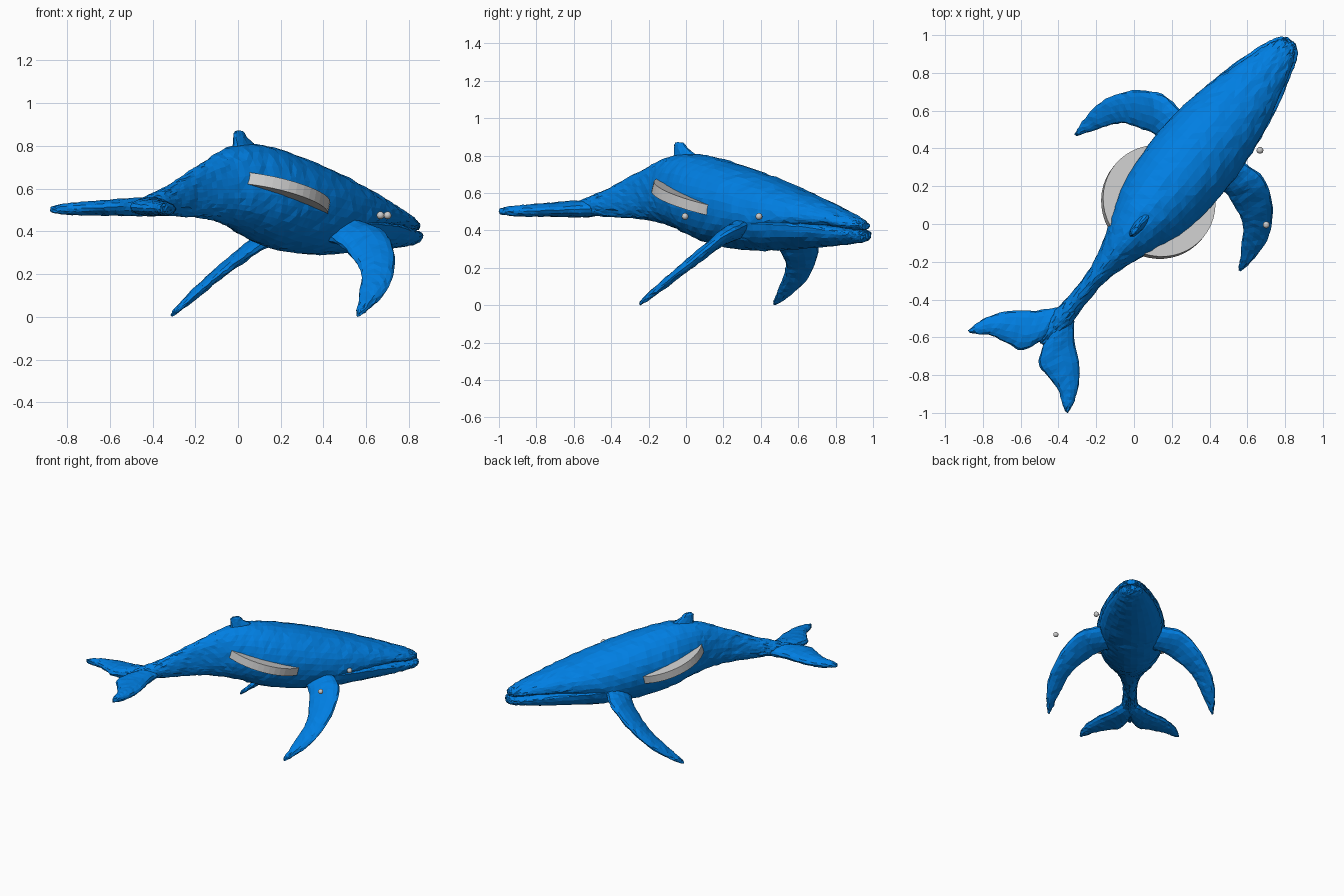
import bpy, bmesh, math, random
from mathutils import Vector

if "Cube" in bpy.data.objects:
    bpy.data.objects.remove(bpy.data.objects["Cube"])

random.seed(4)
blue = bpy.data.materials.new("blue_skin")
blue.diffuse_color = (0.0, 0.21, 0.76, 1)
blue.use_nodes = True
blue.node_tree.nodes["Principled BSDF"].inputs["Base Color"].default_value = blue.diffuse_color

D = Vector((0.637, 0.771, 0))      # heading, tail to head
N = Vector((0.771, -0.637, 0))     # right-hand side
UP = Vector((0, 0, 1))


def world(s, t, z):
    return D * s + N * (t + 0.025) + UP * z


def spline(rows, steps):
    """Smoothly interpolate a list of section tuples."""
    out = []
    for i in range(len(rows) - 1):
        quad = (rows[max(i - 1, 0)], rows[i], rows[i + 1], rows[min(i + 2, len(rows) - 1)])
        for k in range(steps):
            u = k / steps
            out.append(tuple(
                0.5 * (2 * b + (c - a) * u + (2 * a - 5 * b + 4 * c - d) * u * u
                       + (3 * b - a - 3 * c + d) * u ** 3) for a, b, c, d in zip(*quad)))
    return out + [rows[-1]]


def loft(name, rings, rough):
    """Skin rings of points into a closed faceted mesh with slight roughness."""
    bm = bmesh.new()
    loops = []
    for ring in rings:
        loops.append([bm.verts.new(p + Vector([random.uniform(-rough, rough) for _ in range(3)]))
                      for p in ring])
    n = len(loops[0])
    for a, b in zip(loops, loops[1:]):
        for i in range(n):
            j = (i + 1) % n
            bm.faces.new((a[i], a[j], b[j], b[i]))
    bm.faces.new(loops[0])
    bm.faces.new(loops[-1])
    bmesh.ops.triangulate(bm, faces=bm.faces)
    bmesh.ops.recalc_face_normals(bm, faces=bm.faces)
    mesh = bpy.data.meshes.new(name)
    bm.to_mesh(mesh)
    bm.free()
    mesh.materials.append(blue)
    obj = bpy.data.objects.new(name, mesh)
    bpy.context.collection.objects.link(obj)
    return obj


def trunk(name, rows, steps, sides, rough):
    """Rows: s, half width, top z, widest z, bottom z."""
    rings = []
    for s, w, top, mid, bot in spline(rows, steps):
        ring = []
        for i in range(sides):
            a = math.tau * i / sides
            h = top - mid if math.sin(a) > 0 else mid - bot
            ring.append(world(s, w * math.cos(a), mid + h * math.sin(a)))
        rings.append(ring)
    return loft(name, rings, rough)


def blade(name, rows, height, side, steps, rough):
    """Rows: lead s, lead t, trail s, trail t, half thickness."""
    rings = []
    for ls, lt, ts, tt, th in spline(rows, steps):
        ring = []
        for i in range(14):
            a = math.tau * i / 14
            k = 0.5 + 0.5 * math.cos(a)
            s, t = ts + (ls - ts) * k, tt + (lt - tt) * k
            ring.append(world(s, side * t, height(s, t) + th * math.sin(a)))
        rings.append(ring)
    return loft(name, rings, rough)


# Body with upper jaw
trunk("body", [
    (-0.80, 0.012, 0.53, 0.51, 0.49),
    (-0.72, 0.045, 0.557, 0.52, 0.48),
    (-0.62, 0.055, 0.588, 0.53, 0.478),
    (-0.50, 0.047, 0.63, 0.54, 0.472),
    (-0.35, 0.052, 0.695, 0.56, 0.465),
    (-0.20, 0.085, 0.755, 0.58, 0.45),
    (-0.05, 0.145, 0.803, 0.58, 0.415),
    (0.10, 0.20, 0.808, 0.56, 0.36),
    (0.25, 0.226, 0.783, 0.54, 0.32),
    (0.45, 0.236, 0.733, 0.51, 0.295),
    (0.65, 0.222, 0.675, 0.48, 0.30),
    (0.85, 0.184, 0.605, 0.475, 0.39),
    (1.05, 0.128, 0.535, 0.455, 0.415),
    (1.20, 0.077, 0.475, 0.432, 0.40),
    (1.265, 0.035, 0.44, 0.425, 0.405)], 5, 32, 0.0035)

# Lower jaw and throat
trunk("lower_jaw", [
    (0.42, 0.17, 0.45, 0.41, 0.32),
    (0.62, 0.215, 0.47, 0.435, 0.293),
    (0.82, 0.196, 0.46, 0.43, 0.303),
    (1.02, 0.150, 0.44, 0.412, 0.315),
    (1.18, 0.100, 0.415, 0.39, 0.33),
    (1.25, 0.065, 0.402, 0.382, 0.338),
    (1.28, 0.025, 0.392, 0.378, 0.355)], 5, 24, 0.003)

# Dorsal fin
fin = []
for z, back, front, w in [(0.77, -0.07, 0.12, 0.04), (0.81, -0.06, 0.08, 0.027),
                          (0.84, -0.06, 0.03, 0.019), (0.86, -0.06, 0.015, 0.016),
                          (0.87, -0.05, 0.0, 0.009)]:
    mid, half = (back + front) / 2, (front - back) / 2
    fin.append([world(mid + half * math.cos(math.tau * i / 12),
                      w * math.sin(math.tau * i / 12), z) for i in range(12)])
loft("dorsal_fin", fin, 0.003)

# Mirrored flippers and tail flukes
flipper = [
    (0.61, 0.14, 0.43, 0.14, 0.055),
    (0.625, 0.25, 0.435, 0.245, 0.05),
    (0.625, 0.347, 0.415, 0.31, 0.044),
    (0.56, 0.46, 0.385, 0.39, 0.04),
    (0.465, 0.537, 0.345, 0.44, 0.034),
    (0.36, 0.578, 0.27, 0.49, 0.029),
    (0.241, 0.58, 0.19, 0.54, 0.02),
    (0.167, 0.57, 0.165, 0.558, 0.01)]
fluke = [
    (-0.55, 0.0, -0.75, 0.0, 0.042),
    (-0.60, 0.06, -0.82, 0.02, 0.044),
    (-0.68, 0.13, -0.895, 0.06, 0.040),
    (-0.77, 0.235, -0.912, 0.13, 0.035),
    (-0.86, 0.302, -0.935, 0.23, 0.031),
    (-0.94, 0.333, -0.97, 0.28, 0.025),
    (-0.995, 0.342, -0.995, 0.328, 0.014)]


def flipper_height(s, t):
    z = 0.208 + 0.8 * (0.771 * s - 0.637 * (t + 0.025))
    return z if z < 0.37 else 0.37 + (z - 0.37) * 0.6    # flattens into the shoulder


def fluke_height(s, t):
    return 0.516 - 0.04 * t


for label, side in (("right", 1), ("left", -1)):
    blade(label + "_flipper", flipper, flipper_height, side, 4, 0.003)
    blade(label + "_fluke", fluke, fluke_height, side, 4, 0.0025)

# Tilted grey disc through the body
tilt = math.radians(17)
normal = D * math.sin(tilt) + UP * math.cos(tilt)
bpy.ops.mesh.primitive_cylinder_add(vertices=48, radius=0.303, depth=0.056,
                                    location=world(0.172, 0, 0.567))
disc = bpy.context.object
disc.name = "disc"
disc.rotation_euler = normal.to_track_quat('Z', 'Y').to_euler()

# Small grey balls
for i, (x, y) in enumerate([(0.667, 0.39), (0.70, -0.005)]):
    bpy.ops.mesh.primitive_uv_sphere_add(segments=20, ring_count=12, radius=0.018,
                                         location=(x, y, 0.475))
    bpy.context.object.name = "ball_%d" % (i + 1)
    bpy.ops.object.shade_smooth()
